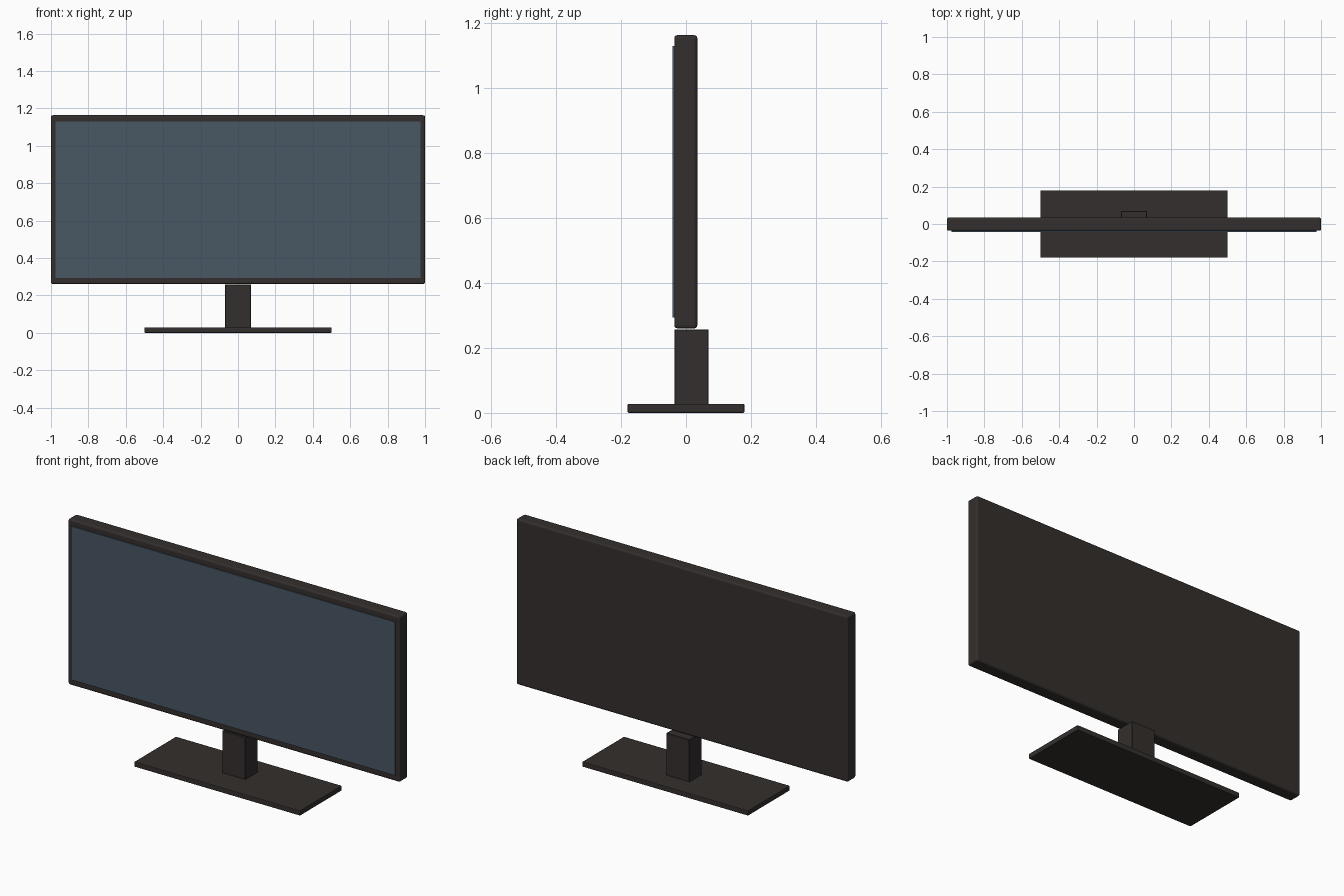
import bpy

if "Cube" in bpy.data.objects:
    bpy.data.objects.remove(bpy.data.objects["Cube"])


def material(name, color):
    m = bpy.data.materials.new(name)
    m.diffuse_color = (*color, 1.0)
    m.use_nodes = True
    m.node_tree.nodes["Principled BSDF"].inputs["Base Color"].default_value = m.diffuse_color
    return m


def box(name, low, high, mat, bevel=0.0, segments=3):
    """Box between two corners, with optional rounded edges."""
    center = [(a + b) / 2 for a, b in zip(low, high)]
    bpy.ops.mesh.primitive_cube_add(size=1, location=center)
    ob = bpy.context.object
    ob.name = name
    ob.scale = [b - a for a, b in zip(low, high)]
    bpy.ops.object.transform_apply(location=False, rotation=False, scale=True)
    ob.data.materials.append(mat)
    if bevel:
        mod = ob.modifiers.new("rounded_edges", "BEVEL")
        mod.width = bevel
        mod.segments = segments
    return ob


casing = material("dark_casing", (0.033, 0.028, 0.026))
glass = material("screen_glass", (0.065, 0.095, 0.125))

# Display housing with softly rounded edges
box("display_housing", (-1, -0.036, 0.26), (1, 0.035, 1.163), casing, 0.01)

# Screen standing slightly proud of the housing
box("screen", (-0.976, -0.042, 0.294), (0.976, -0.02, 1.13), glass)

# Stand: neck reaching the underside of the housing, and flat foot
box("neck", (-0.07, -0.036, 0.02), (0.07, 0.07, 0.257), casing, 0.002, 1)
box("base", (-0.5, -0.18, 0), (0.5, 0.18, 0.028), casing, 0.004, 2)
